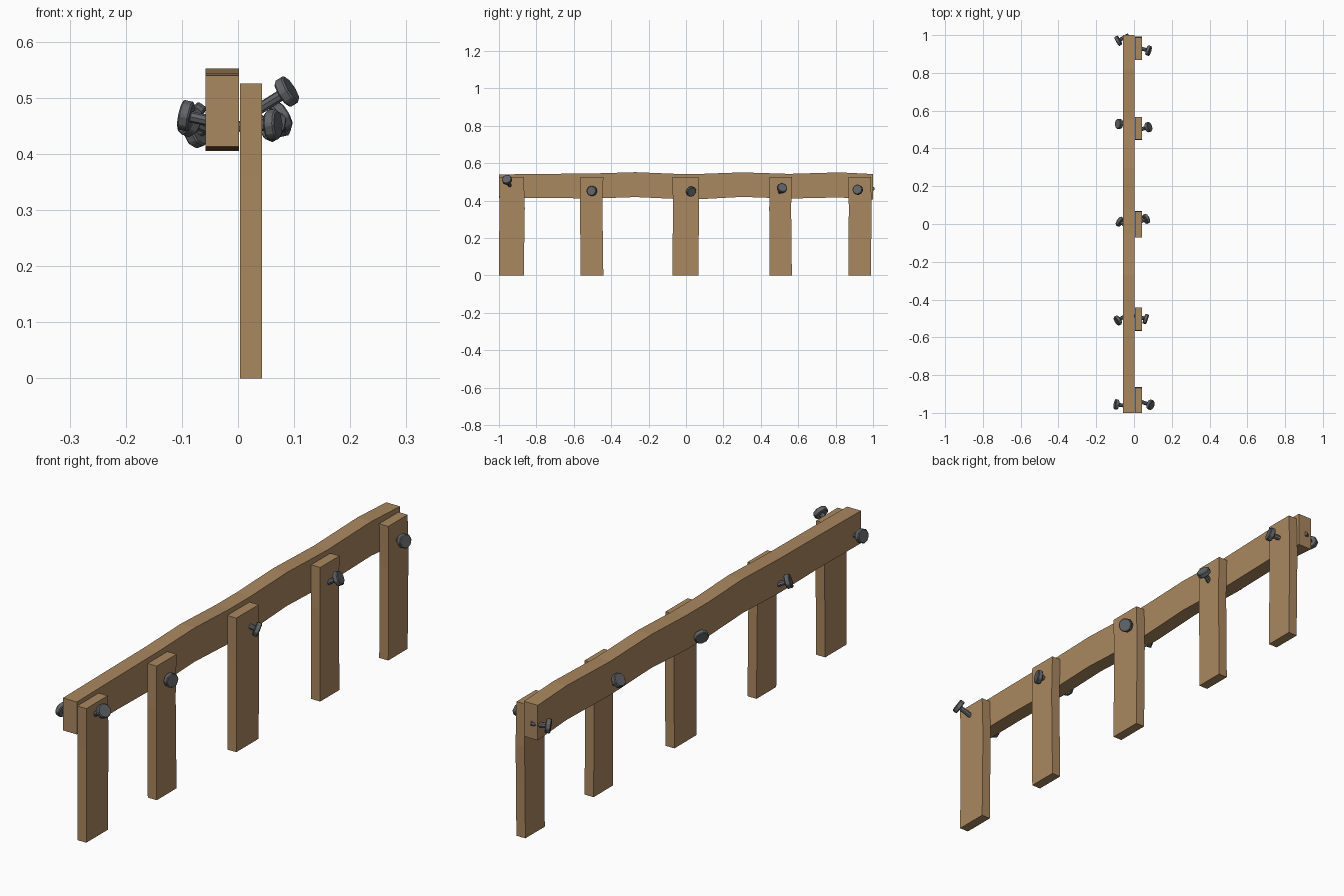
import bpy
from mathutils import Vector

if "Cube" in bpy.data.objects:
    bpy.data.objects.remove(bpy.data.objects["Cube"])


def make_material(name, colour):
    mat = bpy.data.materials.new(name)
    mat.use_nodes = True
    mat.diffuse_color = colour
    mat.node_tree.nodes["Principled BSDF"].inputs["Base Color"].default_value = colour
    return mat


wood = make_material("warm wood", (0.40, 0.246, 0.116, 1))
metal = make_material("dark metal", (0.12, 0.126, 0.135, 1))


def add_object(name, verts, faces, mat):
    mesh = bpy.data.meshes.new(name)
    mesh.from_pydata(verts, [], faces)
    mesh.materials.append(mat)
    obj = bpy.data.objects.new(name, mesh)
    bpy.context.collection.objects.link(obj)
    return obj


def plank(name, sections, mat):
    """Skin a board through four-cornered sections."""
    verts = [v for section in sections for v in section]
    faces = [(3, 2, 1, 0)]
    for i in range(0, len(verts) - 4, 4):
        for k in range(4):
            n = (k + 1) % 4
            faces.append((i + k, i + n, i + n + 4, i + k + 4))
    last = len(verts) - 4
    faces.append((last, last + 1, last + 2, last + 3))
    return add_object(name, verts, faces, mat)


# Wavy top rail: y, bottom height, top height
rail = [(-1, 0.413, 0.540), (-0.75, 0.415, 0.543), (-0.5, 0.411, 0.545),
        (-0.27, 0.419, 0.552), (-0.05, 0.409, 0.543), (0.08, 0.408, 0.543),
        (0.3, 0.420, 0.551), (0.55, 0.411, 0.543), (0.82, 0.417, 0.551),
        (1, 0.405, 0.542)]
plank("top_rail", [[(-0.058, y, lo), (-0.058, y, hi), (0.002, y, hi), (0.002, y, lo)]
                   for y, lo, hi in rail], wood)

# Posts: left and right edges, with a slight bow part-way up
posts = [(-1.0, -0.867, 0.005), (-0.564, -0.442, -0.005), (-0.072, 0.066, 0.004),
         (0.447, 0.566, -0.004), (0.868, 0.988, 0.005)]
for i, (y0, y1, bow) in enumerate(posts):
    sections = []
    for z, amount in ((0, 0), (0.2, 0.5), (0.36, 1), (0.525, 0)):
        a = max(y0 + bow * amount * 0.5, -1)
        b = y1 + bow * amount
        sections.append([(0.004, a, z), (0.043, a, z), (0.043, b, z), (0.004, b, z)])
    plank(f"post_{i + 1}", sections, wood)


# Crooked bolts, each with a faceted head and a straight shank
def cylinder(name, centre, axis, radius, depth, sides):
    bpy.ops.mesh.primitive_cylinder_add(
        vertices=sides, radius=radius, depth=depth, location=centre,
        rotation=axis.to_track_quat("Z", "Y").to_euler())
    obj = bpy.context.object
    obj.name = name
    obj.data.materials.append(metal)
    return obj


def bolt(name, centre, direction):
    centre, axis = Vector(centre), Vector(direction).normalized()
    head = cylinder(name + "_head", centre, axis, 0.028, 0.02, 8)
    bevel = head.modifiers.new("soft rim", "BEVEL")
    bevel.width = 0.003
    bevel.segments = 1
    cylinder(name + "_shank", centre - axis * 0.035, axis, 0.01, 0.055, 8)


post_bolts = [((0.087, -0.957, 0.511), (0.8, -0.25, 0.5)),
              ((0.062, -0.503, 0.452), (0.9, -0.3, 0.05)),
              ((0.064, 0.027, 0.449), (0.8, 0.4, -0.35)),
              ((0.076, 0.513, 0.466), (0.8, 0.25, 0.45)),
              ((0.077, 0.918, 0.458), (0.9, -0.25, 0.2))]
rail_bolts = [((-0.093, -0.955, 0.468), (-0.93, 0.15, 0.2)),
              ((-0.086, -0.511, 0.458), (-0.75, -0.45, 0.3)),
              ((-0.075, 0.012, 0.438), (-0.78, 0.5, -0.3)),
              ((-0.079, 0.530, 0.466), (-0.75, 0.05, 0.55)),
              ((-0.083, 0.970, 0.457), (-0.8, -0.45, -0.1))]
for side, bolts in (("post", post_bolts), ("rail", rail_bolts)):
    for i, (centre, direction) in enumerate(bolts):
        bolt(f"{side}_bolt_{i + 1}", centre, direction)
